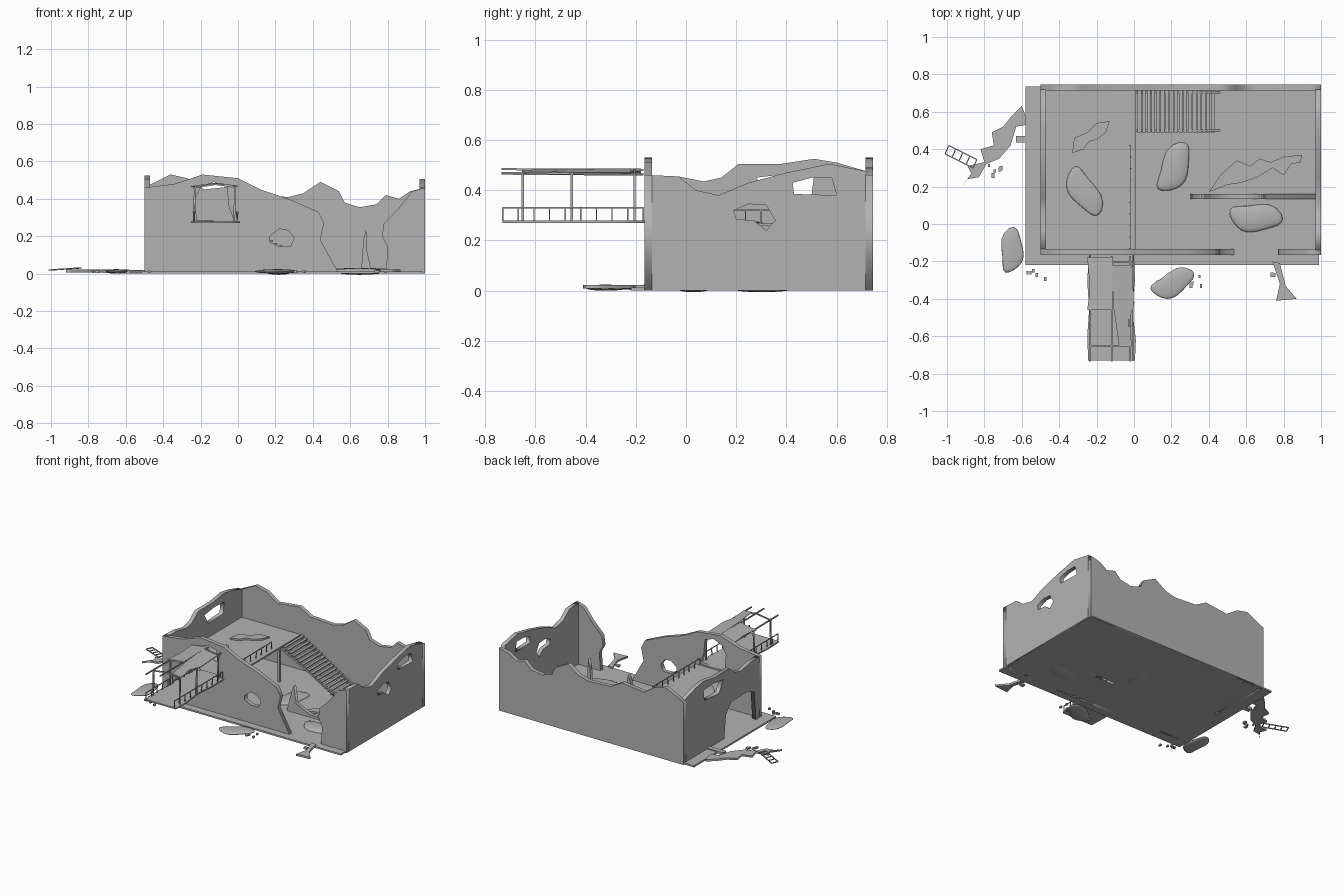
import bpy, bmesh, math, random
from mathutils import Vector, Matrix

random.seed(4)
if "Cube" in bpy.data.objects:
    bpy.data.objects.remove(bpy.data.objects["Cube"], do_unlink=True)

stone = bpy.data.materials.new("weathered grey stone")
stone.use_nodes = True
stone.diffuse_color = (0.45, 0.45, 0.45, 1)
stone.node_tree.nodes["Principled BSDF"].inputs["Base Color"].default_value = (0.45, 0.45, 0.45, 1)

# Orientation of a drawn outline: facing front, facing the side, or lying flat
FRONT = Matrix(((1, 0, 0), (0, 0, -1), (0, 1, 0)))
SIDE = Matrix(((0, 0, 1), (1, 0, 0), (0, 1, 0)))
FLAT = Matrix.Identity(3)


def add_mesh(name, mesh):
    obj = bpy.data.objects.new(name, mesh)
    mesh.materials.clear()
    mesh.materials.append(stone)
    bpy.context.collection.objects.link(obj)
    return obj


def slab(name, outlines, facing, centre, thick):
    """Extruded outline; every outline after the first is a hole."""
    curve = bpy.data.curves.new(name, 'CURVE')
    curve.dimensions = '2D'
    curve.fill_mode = 'BOTH'
    curve.extrude = thick / 2
    for pts in outlines:
        spline = curve.splines.new('POLY')
        spline.points.add(len(pts) - 1)
        for point, (u, v) in zip(spline.points, pts):
            point.co = (u, v, 0, 1)
        spline.use_cyclic_u = True
    temp = bpy.data.objects.new(name + " outline", curve)
    bpy.context.collection.objects.link(temp)
    mesh = bpy.data.meshes.new_from_object(temp.evaluated_get(bpy.context.evaluated_depsgraph_get()))
    bpy.data.objects.remove(temp, do_unlink=True)
    mesh.transform(Matrix.Translation(centre) @ facing.to_4x4())
    return add_mesh(name, mesh)


def from_bmesh(name, bm):
    mesh = bpy.data.meshes.new(name)
    bm.to_mesh(mesh)
    bm.free()
    return add_mesh(name, mesh)


def boxes(name, items):
    """Boxes given as low and high corners, joined as one part."""
    bm = bmesh.new()
    for low, high in items:
        low, high = Vector(low), Vector(high)
        bmesh.ops.create_cube(bm, size=1, matrix=Matrix.Translation((low + high) / 2)
                              @ Matrix.Diagonal((high - low).to_4d()))
    return from_bmesh(name, bm)


def bars(name, pairs, width):
    """Square bars between pairs of points, joined as one part."""
    bm = bmesh.new()
    for a, b in pairs:
        a, b = Vector(a), Vector(b)
        turn = (b - a).to_track_quat('Z', 'Y').to_matrix().to_4x4()
        bmesh.ops.create_cube(bm, size=1, matrix=Matrix.Translation((a + b) / 2) @ turn
                              @ Matrix.Diagonal((width, width, (b - a).length, 1)))
    return from_bmesh(name, bm)


def mound(name, x, y, z, long, wide, high, angle):
    bm = bmesh.new()
    bmesh.ops.create_icosphere(bm, subdivisions=3, radius=1)
    for v in bm.verts:
        v.co.x *= 1 + 0.25 * v.co.y
        v.co.y += 0.2 * math.sin(3 * v.co.x)
    bm.transform(Matrix.Translation((x, y, z)) @ Matrix.Rotation(math.radians(angle), 4, 'Z')
                 @ Matrix.Diagonal((long, wide, high, 1)))
    for face in bm.faces:
        face.smooth = True
    return from_bmesh(name, bm)


# Ground and upper floor
BASE, DECK, T = 0.012, 0.27, 0.03
boxes("ground_slab", [((-0.58, -0.22, 0), (0.99, 0.735, BASE))])
boxes("upper_floor", [((-0.48, -0.14, DECK - 0.012), (0.01, 0.72, DECK))])

# Broken outer walls
front = [(-0.5, 0), (-0.5, 0.46), (-0.34, 0.48), (-0.25, 0.51), (-0.19, 0.53), (0, 0.51),
         (0.12, 0.45), (0.27, 0.4), (0.43, 0.33), (0.46, 0.27), (0.44, 0.18), (0.54, 0)]
doorway = [(-0.22, 0.28), (-0.23, 0.4), (-0.2, 0.46), (-0.13, 0.49), (-0.06, 0.47), (-0.05, 0.36), (-0.02, 0.28)]
breach = [(0.17, 0.2), (0.22, 0.24), (0.27, 0.23), (0.3, 0.19), (0.28, 0.145), (0.22, 0.145), (0.17, 0.17)]
slab("front_wall", [front, doorway, breach], FRONT, (0, -0.15, 0), T)
slab("front_wall_shard", [[(1, 0), (1, 0.46), (0.93, 0.44), (0.86, 0.35), (0.78, 0.27), (0.77, 0.2),
                           (0.8, 0.14), (0.79, 0)]], FRONT, (0, -0.15, 0), T)
slab("back_wall", [[(1, 0), (1, 0.46), (0.92, 0.44), (0.86, 0.4), (0.79, 0.42), (0.74, 0.37), (0.65, 0.355),
                    (0.57, 0.38), (0.54, 0.44), (0.44, 0.49), (0.35, 0.43), (0.27, 0.41), (0.09, 0.42), (0, 0.47),
                    (-0.18, 0.45), (-0.27, 0.51), (-0.36, 0.53), (-0.5, 0.46), (-0.5, 0)]],
     FRONT, (0, 0.73, 0), T)
slab("left_wall", [[(-0.14, 0), (-0.14, 0.46), (-0.03, 0.455), (0.04, 0.4), (0.13, 0.38), (0.25, 0.43),
                    (0.4, 0.47), (0.57, 0.505), (0.72, 0.475), (0.72, 0)],
                   [(0.425, 0.43), (0.5, 0.45), (0.58, 0.45), (0.6, 0.38), (0.43, 0.385)],
                   [(0.19, 0.32), (0.25, 0.345), (0.32, 0.34), (0.355, 0.28), (0.32, 0.24), (0.27, 0.28),
                    (0.2, 0.285)]], SIDE, (0.985, 0, 0), T)
slab("right_wall", [[(-0.14, 0), (-0.14, 0.46), (-0.03, 0.455), (0.07, 0.435), (0.14, 0.45), (0.21, 0.505),
                     (0.38, 0.505), (0.51, 0.525), (0.6, 0.51), (0.72, 0.475), (0.72, 0), (0.27, 0),
                     (0.25, 0.18), (0.19, 0.25), (0, 0.255), (-0.08, 0.22), (-0.1, 0)],
                    [(0.28, 0.45), (0.4, 0.465), (0.51, 0.46), (0.5, 0.38), (0.33, 0.37)]],
     SIDE, (-0.485, 0, 0), T)

# Remains of the inner wall
slab("inner_wall", [[(0.3, 0), (0.32, 0.08), (0.35, 0.19), (0.36, 0.21), (0.38, 0.08), (0.5, 0.03), (0.66, 0.03),
                     (0.67, 0.18), (0.685, 0.24), (0.69, 0.12), (0.71, 0.03), (0.98, 0.025), (0.98, 0)]],
     FRONT, (0, 0.147, 0), 0.025)

# Open staircase and the post under its landing
STEPS = 18
treads = []
for i in range(STEPS):
    x, z = 0.02 + 0.44 * i / STEPS, DECK * (1 - i / STEPS)
    treads.append(((x, 0.49, z - 0.009), (x + 0.02, 0.715, z)))
boxes("stair_treads", treads)
bars("stair_stringers", [((0, y, DECK - 0.02), (0.46, y, 0.015)) for y in (0.5, 0.705)], 0.012)
bars("landing_post", [((0, 0.48, 0), (0, 0.48, DECK))], 0.016)


# Thin railings
def railing(name, x, start, end, floor, count):
    step = (end - start) / count
    pairs = [((x, start, floor + 0.05), (x, end, floor + 0.05))]
    for i in range(count + 1):
        y = start + i * step
        pairs.append(((x, y, floor), (x + random.uniform(-0.006, 0.006), y, floor + 0.052)))
    bars(name, pairs, 0.005)


railing("upper_railing", -0.02, -0.13, 0.42, DECK, 9)
for side, x in (("left", -0.005), ("right", -0.235)):
    railing(side + "_balcony_railing", x, -0.73, -0.17, 0.28, 9)

# Balcony with posts, beams and broken roof sheets
slab("balcony_floor", [[(-0.24, -0.16), (-0.25, -0.3), (-0.24, -0.46), (-0.25, -0.6), (-0.245, -0.73),
                        (0.005, -0.73), (0.01, -0.62), (-0.01, -0.45), (0.005, -0.3), (0, -0.16)]],
     FLAT, (0, 0, 0.275), 0.01)
posts, beams = [], []
for y in (-0.65, -0.455, -0.205):
    posts += [((x, y, 0.28), (x + 0.004, y, 0.468)) for x in (-0.235, -0.02)]
    beams += [((-0.24, y, 0.46), (-0.12, y, 0.478)), ((-0.12, y, 0.478), (-0.01, y, 0.462))]
for x, z in ((-0.235, 0.462), (-0.12, 0.48), (-0.02, 0.465)):
    beams.append(((x, -0.735, z + 0.004), (x, -0.17, z)))
bars("balcony_posts", posts, 0.009)
bars("balcony_beams", beams, 0.008)
right_sheet = slab("roof_sheet_right", [[(-0.12, -0.18), (-0.12, -0.46), (-0.25, -0.46), (-0.235, -0.34),
                                         (-0.25, -0.18)]], FLAT, (0, 0, 0), 0.005)
left_sheet = slab("roof_sheet_left", [[(-0.12, -0.22), (-0.11, -0.44), (-0.08, -0.65), (-0.01, -0.65), (-0.03, -0.52),
                                       (0, -0.44), (-0.01, -0.22)]], FLAT, (0, 0, 0), 0.005)
for sheet, slope in ((right_sheet, 0.14), (left_sheet, -0.14)):
    for v in sheet.data.vertices:
        v.co.z += 0.484 + slope * (v.co.x + 0.12)

# Fallen flat slabs
slab("outer_rubble_slab", [[(-0.92, 0.2), (-0.87, 0.27), (-0.89, 0.31), (-0.8, 0.33), (-0.82, 0.4), (-0.75, 0.42),
                            (-0.76, 0.49), (-0.7, 0.52), (-0.66, 0.57), (-0.6, 0.63), (-0.58, 0.58), (-0.58, 0.53),
                            (-0.63, 0.52), (-0.66, 0.42), (-0.72, 0.35), (-0.79, 0.32), (-0.83, 0.25),
                            (-0.89, 0.24)]], FLAT, (0, 0, 0.014), 0.014)
slab("front_rubble_slab", [[(0.74, -0.2), (0.78, -0.21), (0.81, -0.33), (0.87, -0.4), (0.76, -0.41),
                            (0.78, -0.32)]], FLAT, (0, 0, 0.016), 0.014)
slab("hall_rubble_slab", [[(0.4, 0.17), (0.46, 0.26), (0.55, 0.34), (0.62, 0.31), (0.67, 0.35), (0.73, 0.33),
                           (0.8, 0.36), (0.9, 0.37), (0.89, 0.33), (0.84, 0.32), (0.8, 0.26), (0.74, 0.3),
                           (0.66, 0.25), (0.57, 0.22), (0.5, 0.21)]], FLAT, (0, 0, 0.017), 0.016)
slab("upper_rubble_slab", [[(-0.33, 0.38), (-0.32, 0.46), (-0.25, 0.49), (-0.2, 0.54), (-0.13, 0.55),
                            (-0.15, 0.49), (-0.2, 0.45), (-0.24, 0.44), (-0.27, 0.4)]],
     FLAT, (0, 0, DECK + 0.006), 0.014)
boxes("fallen_block", [((-0.63, 0.435, 0), (-0.5, 0.47, 0.02))])

# Fallen ladder
a, b, across = Vector((-0.99, 0.42, 0.02)), Vector((-0.84, 0.345, 0.03)), Vector((0.02, 0.045, 0))
ladder = [(a, b), (a - across, b - across)]
for i in range(5):
    p = a.lerp(b, i / 4)
    ladder.append((p, p - across))
bars("fallen_ladder", ladder, 0.006)

# Earth mounds
mound("right_mound", -0.65, -0.14, 0.012, 0.12, 0.06, 0.012, 80)
mound("front_mound", 0.21, -0.32, 0.012, 0.12, 0.065, 0.012, 20)
mound("hall_mound", 0.65, 0.03, 0.012, 0.14, 0.075, 0.018, -10)
mound("stair_mound", 0.22, 0.3, 0.012, 0.14, 0.075, 0.018, 60)
mound("upper_mound", -0.27, 0.17, DECK, 0.14, 0.07, 0.01, -65)

# Small scattered stones
stones = []
for x, y, count in ((-0.76, 0.28, 6), (-0.53, -0.28, 5), (0.34, -0.32, 4), (0.1, -0.36, 2), (0.75, -0.32, 3)):
    for i in range(count):
        px, py = x + random.uniform(-0.05, 0.05), y + random.uniform(-0.04, 0.04)
        size = random.uniform(0.01, 0.018)
        stones.append(((px, py, 0.004), (px + size, py + size * 1.5, 0.016)))
boxes("scattered_stones", stones)
